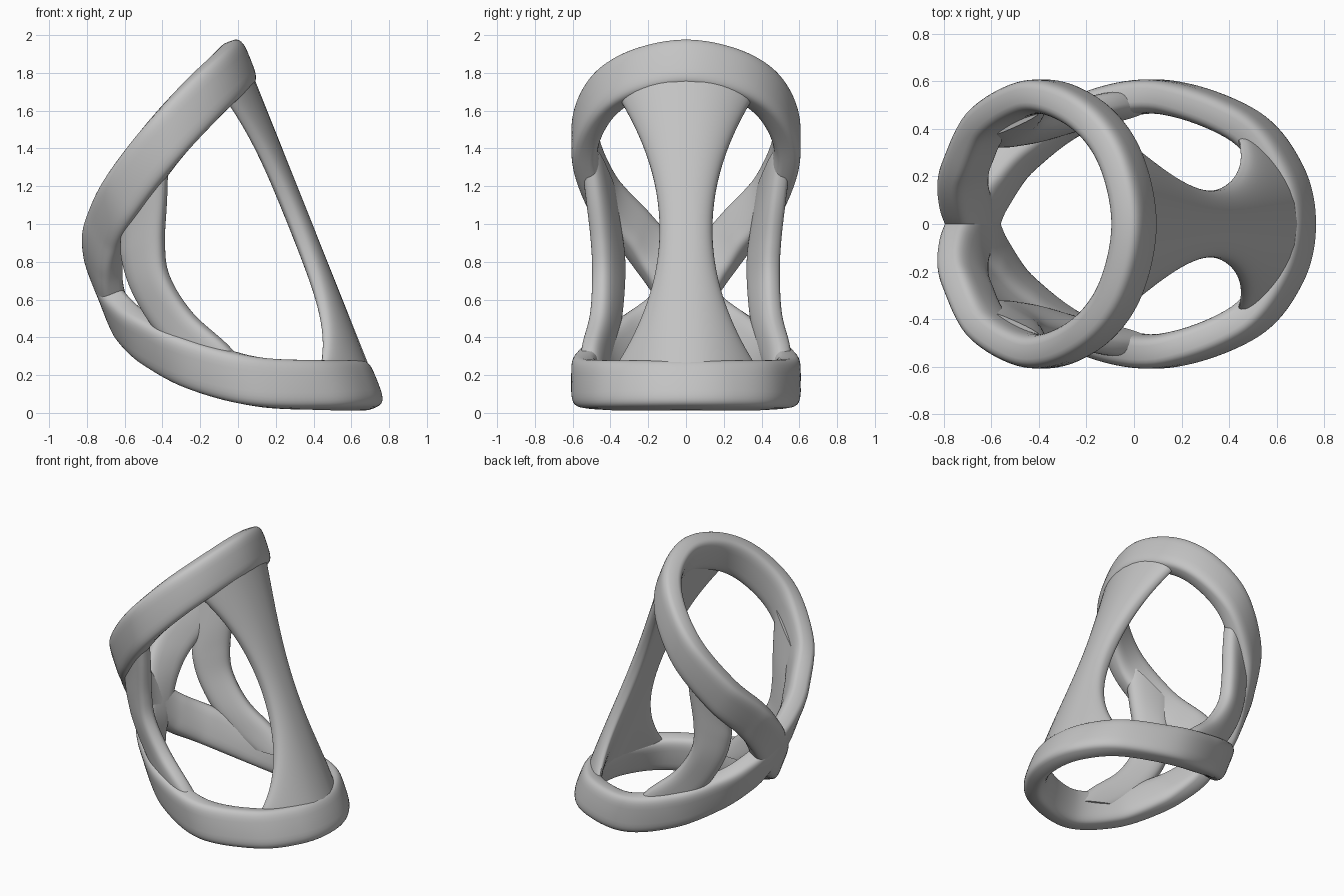
import bpy, math
from mathutils import Vector as V

if "Cube" in bpy.data.objects:
    bpy.data.objects.remove(bpy.data.objects["Cube"])

grey = bpy.data.materials.new("plain_grey")
grey.use_nodes = True
grey.diffuse_color = (0.55, 0.55, 0.55, 1)
grey.node_tree.nodes["Principled BSDF"].inputs["Base Color"].default_value = (0.55, 0.55, 0.55, 1)

LEAN = V((-0.37, 0, 0.93)).normalized()   # axis the whole frame leans along


def spline(pts, steps, closed=False):
    """Catmull-Rom curve through the points."""
    n, out = len(pts), []
    get = (lambda i: pts[i % n]) if closed else (lambda i: pts[max(0, min(n - 1, i))])
    for i in range(n if closed else n - 1):
        a, b, c, d = (get(i + k) for k in (-1, 0, 1, 2))
        for s in range(steps):
            t = s / steps
            out.append(0.5 * (2 * b + (c - a) * t + (2 * a - 5 * b + 4 * c - d) * t * t
                              + (3 * b - a - 3 * c + d) * t ** 3))
    return out if closed else out + [pts[-1]]


def section(power, count=32):
    """Unit rounded rectangle."""
    def p(v):
        return math.copysign(abs(v) ** (2 / power), v)
    angles = [2 * math.pi * i / count for i in range(count)]
    return [(p(math.cos(a)), p(math.sin(a))) for a in angles]


def loft(name, rings, closed=False):
    """Skin a list of equal point loops."""
    m, n = len(rings[0]), len(rings)
    faces = [(i * m + j, i * m + (j + 1) % m,
              (i + 1) % n * m + (j + 1) % m, (i + 1) % n * m + j)
             for i in range(n if closed else n - 1) for j in range(m)]
    if not closed:
        faces += [tuple(range(m))[::-1], tuple(range((n - 1) * m, n * m))]
    mesh = bpy.data.meshes.new(name)
    mesh.from_pydata([p for r in rings for p in r], [], faces)
    mesh.materials.append(grey)
    obj = bpy.data.objects.new(name, mesh)
    bpy.context.collection.objects.link(obj)
    bpy.ops.object.select_all(action="DESELECT")
    obj.select_set(True)
    bpy.context.view_layer.objects.active = obj
    bpy.ops.object.mode_set(mode="EDIT")
    bpy.ops.mesh.select_all(action="SELECT")
    bpy.ops.mesh.normals_make_consistent(inside=False)
    bpy.ops.object.mode_set(mode="OBJECT")
    bpy.ops.object.shade_smooth_by_angle(angle=math.radians(40))
    return obj


# Folded figure-eight strap: upper loop, crossing, lower loop
half = [V(p) for p in (
    (0, 0, 1.845), (-0.06, 0.28, 1.785), (-0.2, 0.46, 1.65), (-0.4, 0.535, 1.43),
    (-0.6, 0.44, 1.16), (-0.7, 0.26, 0.95), (-0.715, 0.13, 0.79), (-0.67, 0, 0.62),
    (-0.6, -0.14, 0.49), (-0.47, -0.3, 0.38), (-0.23, -0.46, 0.255), (0.1, -0.535, 0.165),
    (0.45, -0.42, 0.147), (0.62, -0.22, 0.145), (0.67, 0, 0.145))]
loop = half + [V((p.x, -p.y, p.z)) for p in half[-2:0:-1]]
path = spline(loop, 10, True)
rings = []
for i, c in enumerate(path):
    along = (path[(i + 1) % len(path)] - path[i - 1]).normalized()
    out = along.cross(LEAN).normalized()
    wide = out.cross(along)
    rings.append([c + wide * 0.13 * x + out * 0.072 * y for x, y in section(3.6)])
loft("figure_eight_strap", rings, True)

# Hourglass web joining the two loops
top, bottom = V((0.01, 0, 1.8)), V((0.66, 0, 0.17))
out = V((0.93, 0, 0.37))
rings = []
for i in range(41):
    t = i / 40
    c = top.lerp(bottom, t)
    w = min(0.38, 0.14 + 0.21 * abs((c.z - 0.97) / 0.69) ** 2)
    bend = 0.85 + 0.5 * t
    rings.append([c + V((-bend * (w * x) ** 2, w * x, 0)) + out * 0.06 * y
                  for x, y in section(2.8, 48)])
loft("hourglass_web", rings)

# Curved side struts, one per side
left = [V(p) for p in ((-0.66, 0.4, 1.12), (-0.62, 0.37, 0.95), (-0.61, 0.35, 0.82),
                       (-0.56, 0.35, 0.66), (-0.46, 0.37, 0.48), (-0.34, 0.41, 0.33),
                       (-0.22, 0.45, 0.24))]
right = [V(p) for p in ((-0.37, 0.53, 1.42), (-0.38, 0.5, 1.15), (-0.395, 0.475, 0.9),
                        (-0.37, 0.47, 0.72), (-0.25, 0.48, 0.53), (-0.06, 0.52, 0.36),
                        (0.08, 0.53, 0.2))]
a, b = spline(left, 8), spline(right, 8)
mid = [(p + q) / 2 for p, q in zip(a, b)]
for side, name in ((1, "back_strut"), (-1, "front_strut")):
    rings = []
    for i, c in enumerate(mid):
        wide = (b[i] - a[i]) / 2
        along = mid[min(i + 1, len(mid) - 1)] - mid[max(i - 1, 0)]
        out = wide.cross(along).normalized()
        ring = [c + wide * x + out * 0.06 * y for x, y in section(2.8)]
        rings.append([V((p.x, p.y * side, p.z)) for p in ring])
    loft(name, rings)
